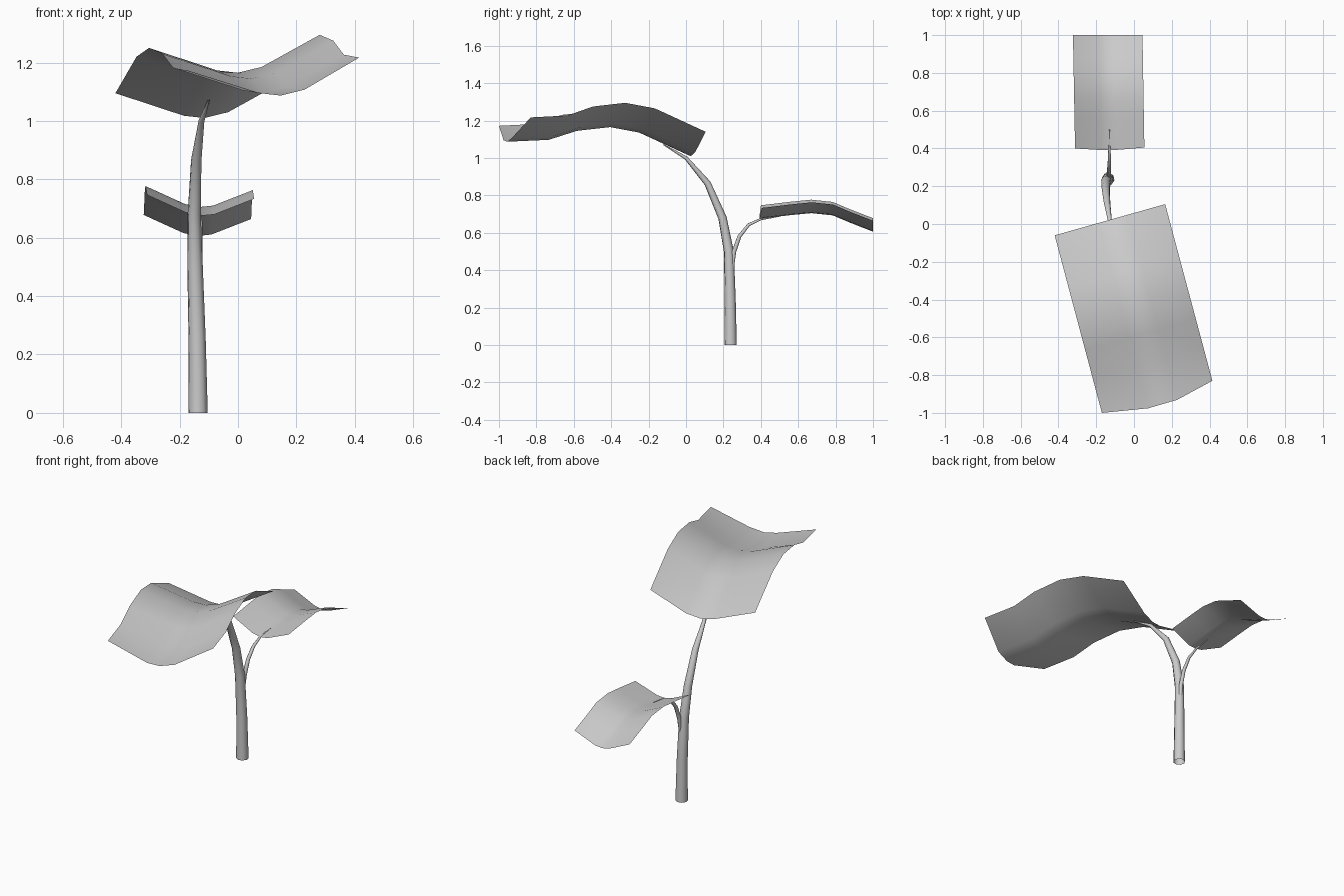
import bpy
from mathutils import Vector

if "Cube" in bpy.data.objects:
    bpy.data.objects.remove(bpy.data.objects["Cube"])


def tube(name, pts):
    """Tapered eight-sided stalk through (x, y, z, radius) points."""
    cu = bpy.data.curves.new(name, 'CURVE')
    cu.dimensions = '3D'
    cu.bevel_depth = 1.0
    cu.bevel_resolution = 2
    sp = cu.splines.new('POLY')
    sp.points.add(len(pts) - 1)
    for p, (x, y, z, r) in zip(sp.points, pts):
        p.co = (x, y, z, 1)
        p.radius = r
    sp.use_smooth = True
    ob = bpy.data.objects.new(name, cu)
    bpy.context.collection.objects.link(ob)
    return ob


def leaf(name, left, right, tip_left, tip_right, along, across, bulge):
    """Folded sheet: corners in plan, heights from lengthwise and crosswise profiles."""
    left, right = Vector(left), Vector(right)
    tip_left, tip_right = Vector(tip_left), Vector(tip_right)
    verts, faces = [], []
    n = len(across)
    for (u, rise), b in zip(along, bulge):
        a, c = left.lerp(tip_left, u), right.lerp(tip_right, u)
        axis = ((tip_left - left) + (tip_right - right)).normalized()
        for i, (v, z) in enumerate(across):
            p = a.lerp(c, v)
            if 0 < i < n - 1:
                p = p + axis * b
            verts.append((p.x, p.y, z + rise))
    for r in range(len(along) - 1):
        for i in range(n - 1):
            k = r * n + i
            faces.append((k, k + n, k + n + 1, k + 1))
    me = bpy.data.meshes.new(name)
    me.from_pydata(verts, [], faces)
    me.update()
    if me.polygons[0].normal.z < 0:
        me.flip_normals()
    me.shade_smooth()
    ob = bpy.data.objects.new(name, me)
    bpy.context.collection.objects.link(ob)
    return ob


# Main stem, bending forward into the large leaf
tube("main_stem", [
    (-0.137, 0.238, 0.0, 0.034), (-0.140, 0.236, 0.25, 0.030),
    (-0.147, 0.229, 0.50, 0.027), (-0.150, 0.195, 0.68, 0.023),
    (-0.143, 0.115, 0.865, 0.018), (-0.125, 0.0, 1.0, 0.010),
    (-0.100, -0.12, 1.072, 0.003)])

# Side stalk, bending backward into the small leaf
tube("side_stalk", [
    (-0.140, 0.240, 0.35, 0.008), (-0.135, 0.257, 0.50, 0.012),
    (-0.132, 0.285, 0.58, 0.011), (-0.130, 0.335, 0.643, 0.009),
    (-0.130, 0.40, 0.673, 0.006), (-0.130, 0.50, 0.688, 0.002)])

# Large front leaf
leaf("large_leaf", (-0.42, -0.06), (0.165, 0.105), (-0.17, -1.0), (0.415, -0.83),
     [(0, 0), (0.29, 0.125), (0.46, 0.155), (0.645, 0.135), (0.79, 0.087), (1, 0.077)],
     [(0, 1.095), (0.40, 1.018), (0.52, 1.01), (0.66, 1.03), (1, 1.14)],
     [0, 0, 0, 0.005, 0.02, 0.045])

# Small back leaf
leaf("small_leaf", (-0.312, 0.40), (0.055, 0.405), (-0.323, 1.0), (0.045, 1.0),
     [(0, 0), (0.28, 0.02), (0.45, 0.03), (0.64, 0.018), (0.79, -0.02), (1, -0.069)],
     [(0, 0.747), (0.37, 0.685), (0.50, 0.675), (0.63, 0.68), (1, 0.733)],
     [-0.01, -0.005, 0, 0, 0, 0])
